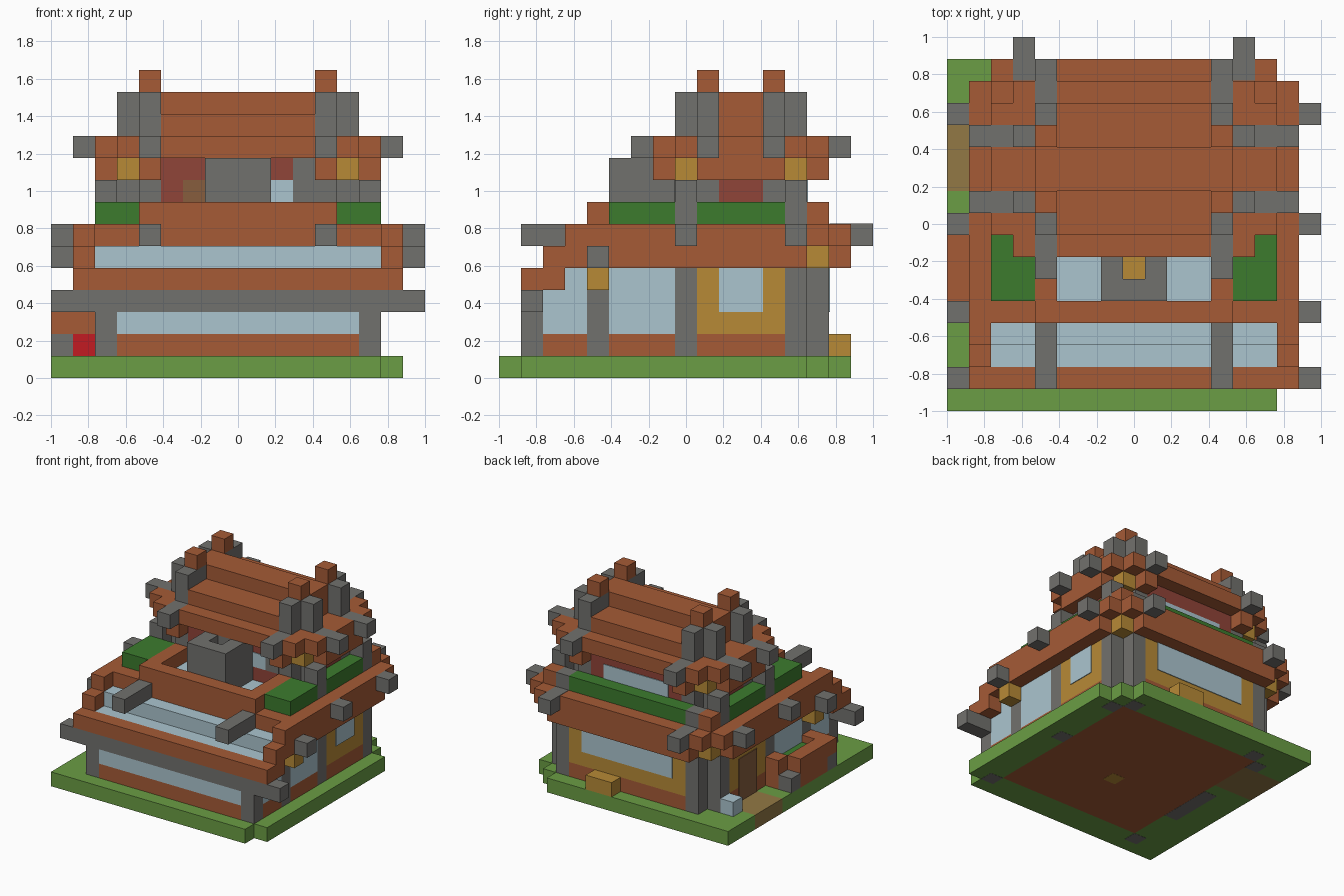
import bpy

cube = bpy.data.objects.get("Cube")
if cube:
    bpy.data.objects.remove(cube, do_unlink=True)

UNIT = 2 / 17      # block size
SPAN = 17          # blocks across, used to mirror in x
RIDGE = 22         # twice the ridge position, used to mirror the upper storey in y


def material(name, *srgb):
    colour = [(c / 255) ** 2.2 for c in srgb] + [1]
    mat = bpy.data.materials.new(name)
    mat.use_nodes = True
    mat.diffuse_color = colour
    mat.node_tree.nodes["Principled BSDF"].inputs["Base Color"].default_value = colour
    return mat


brick = material("red_brown_brick", 164, 91, 57)
stone = material("grey_stone", 113, 112, 109)
grass = material("grass_green", 106, 156, 70)
hedge = material("hedge_green", 62, 122, 49)
glass = material("pale_blue_glass", 170, 196, 206)
straw = material("straw_yellow", 182, 137, 57)
wall_red = material("dull_red", 143, 70, 59)
poppy = material("bright_red", 193, 33, 39)
path_tan = material("path_tan", 145, 120, 70)
wood = material("door_wood", 134, 94, 64)


def box(name, mat, x, y, z, mirror=""):
    """Block between grid lines; mirror may hold x, y or both."""
    spots = [(x, y)]
    if "x" in mirror:
        spots += [((SPAN - a[1], SPAN - a[0]), b) for a, b in spots]
    if "y" in mirror:
        spots += [(a, (RIDGE - b[1], RIDGE - b[0])) for a, b in spots]
    verts, faces = [], []
    for a, b in spots:
        n = len(verts)
        verts += [(i * UNIT - 1, j * UNIT - 1, k * UNIT) for i in a for j in b for k in z]
        quads = ("0132", "4675", "0451", "2376", "0264", "1573")
        faces += [[n + int(c) for c in q] for q in quads]
    mesh = bpy.data.meshes.new(name)
    mesh.from_pydata(verts, [], faces)
    mesh.materials.append(mat)
    obj = bpy.data.objects.new(name, mesh)
    bpy.context.scene.collection.objects.link(obj)
    return obj


# Ground with stepped corners, floor and path
ground = (0, 1)
box("lawn_front", grass, (0, 15), (0, 1), ground)
box("lawn_front_strip", grass, (0, 16), (1, 2), ground)
box("lawn_right", grass, (14, 16), (2, 14), ground)
box("lawn_left", grass, (0, 3), (2, 10), ground)
box("lawn_left_back", grass, (0, 3), (13, 14), ground)
box("lawn_back", grass, (0, 15), (14, 15), ground)
box("lawn_back_edge", grass, (0, 14), (15, 16), ground)
box("garden_path", path_tan, (0, 3), (10, 13), ground)
box("floor_slab", brick, (3, 14), (2, 14), ground)

# Footings showing on the underside
under = (-.01, 0)
box("front_post_foot", stone, (14, 15), (1, 2), under, "x")
box("middle_post_foot", stone, (14, 15), (8, 9), under, "x")
box("corner_post_foot", stone, (14, 15), (13, 14), under, "x")
box("back_post_foot", stone, (13, 14), (14, 15), under, "x")
box("bed_foot", stone, (2, 3), (5, 8), under)
box("hearth_foot", straw, (8, 9), (6, 7), under)

# Ground floor walls, flush with the posts
box("footing", brick, (3, 14), (1, 14), (1, 2))
box("front_window", glass, (3, 14), (1, 2), (2, 3))
box("front_room", glass, (3, 14), (2, 9), (2, 5))
box("rear_room", straw, (3, 14), (9, 14), (2, 5))
box("back_footing", brick, (4, 13), (14, 15), (1, 2))
box("back_wall", straw, (4, 13), (14, 15), (2, 5))
for bay, mat, top in (((2, 4), glass, 4), ((5, 8), glass, 5), ((9, 13), straw, 5)):
    box("side_footing", brick, (14, 15), bay, (1, 2), "x")
    box("side_wall", mat, (14, 15), bay, (2, top), "x")
box("back_window", glass, (5, 12), (15, 15.05), (3, 5))
box("side_window", glass, (15, 15.05), (10, 12), (3, 5))
box("door", wood, (1.95, 2), (10, 12), (1, 4))

# Ground floor posts and front beam
box("front_post", stone, (14, 15), (1, 2), (1, 3), "x")
box("front_beam", stone, (0, 17), (1, 2), (3, 4))
box("window_post", stone, (14, 15), (4, 5), (1, 4), "x")
box("window_post_cap", straw, (14, 16), (4, 5), (4, 5), "x")
box("window_post_rafter", stone, (15, 17), (4, 5), (5, 6), "x")
box("middle_post", stone, (14, 15), (8, 9), (1, 9), "x")
box("corner_post_side", stone, (14, 15), (13, 14), (1, 9), "x")
box("corner_post_back", stone, (13, 14), (14, 15), (1, 8), "x")
box("corner_cap", straw, (14, 15), (14, 15), (5, 6), "x")

# Lower roof: stepped front, side eaves, back eave
box("front_eave", brick, (2, 15), (1, 2), (4, 5))
box("roof_light_lower", glass, (2, 15), (2, 4), (4, 5))
box("roof_light_upper", glass, (2, 15), (3, 4), (5, 6))
for step in range(3):
    box("eave_step", brick, (15, 16), (1 + step, 3 + step), (4 + step, 5 + step), "x")
box("front_rafter", stone, (12, 13), (1, 4), (6, 7), "x")
box("lower_roof", brick, (2, 15), (4, 14), (5, 7))
box("side_eave", brick, (15, 16), (5, 14), (5, 7), "x")
box("side_eave_corner", brick, (15, 16), (14, 15), (6, 7), "x")
box("back_eave", brick, (3, 14), (14, 16), (5, 7))
box("back_eave_corner", brick, (14, 15), (14, 16), (6, 7), "x")
box("side_rafter", stone, (16, 17), (8, 9), (6, 7), "x")
box("side_rafter_back", stone, (16, 17), (13, 14), (6, 7), "x")
box("back_rafter", stone, (13, 14), (15.02, 17), (6, 7.02), "x")

# Terrace with parapet and hedges
box("terrace_glass", glass, (5, 12), (5, 8), (7, 7.05))
box("parapet_front", brick, (4, 13), (4, 5), (7, 8))
box("parapet_side", brick, (12, 13), (5, 8), (7, 8), "x")
box("hedge_front", hedge, (13, 15), (5, 8), (7, 8), "x")
box("hedge_side", hedge, (14, 15), (9, 13), (7, 8), "x")
box("hedge_back", hedge, (4, 13), (14, 15), (7, 8))
box("hedge_corner_block", brick, (14, 15), (14, 15), (7, 8), "x")

# Stone chimney box with a hollow top
box("chimney_front", stone, (7, 10), (5, 6), (7, 10))
box("chimney_side", stone, (9, 10), (6, 8), (7, 10), "x")
box("chimney_back", stone, (8, 9), (7, 8), (7, 10))
box("chimney_fire", straw, (8, 9), (6, 7), (7, 9))

# Upper storey, walls flush with the posts
box("upper_wall", wall_red, (5, 12), (8, 14), (7, 10))
box("upper_gable_wall", wall_red, (3, 14), (10, 12), (7, 10))
box("upper_back_window", glass, (6, 11), (14, 14.05), (8, 9))
box("upper_front_window", glass, (10, 11), (7.95, 8), (8, 9))
box("upper_front_pier", stone, (11, 12), (7.95, 8), (8, 10))
box("upper_front_panel", wood, (6, 7), (7.95, 8), (8, 9))
box("upper_post_side", stone, (13, 14), (9, 10), (7, 10), "xy")
box("upper_post_front", stone, (12, 13), (8, 9), (7, 10), "xy")
box("upper_corner_cap", straw, (13, 14), (8, 9), (9, 10), "xy")

# Upper eaves and rafters
box("upper_eave", brick, (5, 12), (7, 15), (10, 11))
box("upper_eave_middle", brick, (12, 13), (8, 14), (10, 11), "x")
box("upper_side_eave", brick, (13, 15), (10, 12), (10, 11), "x")
box("upper_side_eave_edge", brick, (14, 15), (9, 13), (9, 10), "x")
box("upper_eave_corner", brick, (13, 15), (8, 9), (10, 11), "xy")
box("upper_eave_corner_front", brick, (13, 14), (7, 8), (10, 11), "xy")
box("upper_eave_bracket", brick, (12, 13), (7, 8), (9, 10), "xy")
box("upper_side_rafter", stone, (13, 16), (9, 10), (10, 11), "xy")
box("upper_front_rafter", stone, (12, 13), (6, 8), (10, 11), "xy")

# Stepped top roof with gable posts
box("top_roof_step", brick, (5, 12), (8, 14), (11, 12))
box("top_roof_ridge", brick, (5, 12), (10, 12), (12, 13))
box("gable_infill", brick, (12, 13), (10, 12), (11, 13), "x")
box("gable_post", stone, (12, 13), (8, 10), (11, 13), "xy")
box("gable_side_post", stone, (13, 14), (9, 10), (11, 13), "xy")
box("gable_finial", brick, (12, 13), (9, 10), (13, 14), "xy")

# Raised garden bed and loose blocks
box("bed_post", stone, (0, 1), (4, 5), (1, 2))
box("bed_post_back", stone, (0, 1), (8, 9), (1, 2))
box("bed_rim", brick, (0, 1), (5, 8), (1, 3))
box("bed_rim_front", brick, (0, 2), (4, 5), (2, 3))
box("bed_rim_back", brick, (1, 2), (8, 9), (1, 3))
box("bed_planting", hedge, (1, 2), (5, 8), (1, 2.5))
box("flower", poppy, (1, 2), (4, 5), (1, 2))
box("water_trough", glass, (1, 2), (13, 14), (1, 2))
box("back_bench", straw, (9, 11), (15, 16), (1, 2))
